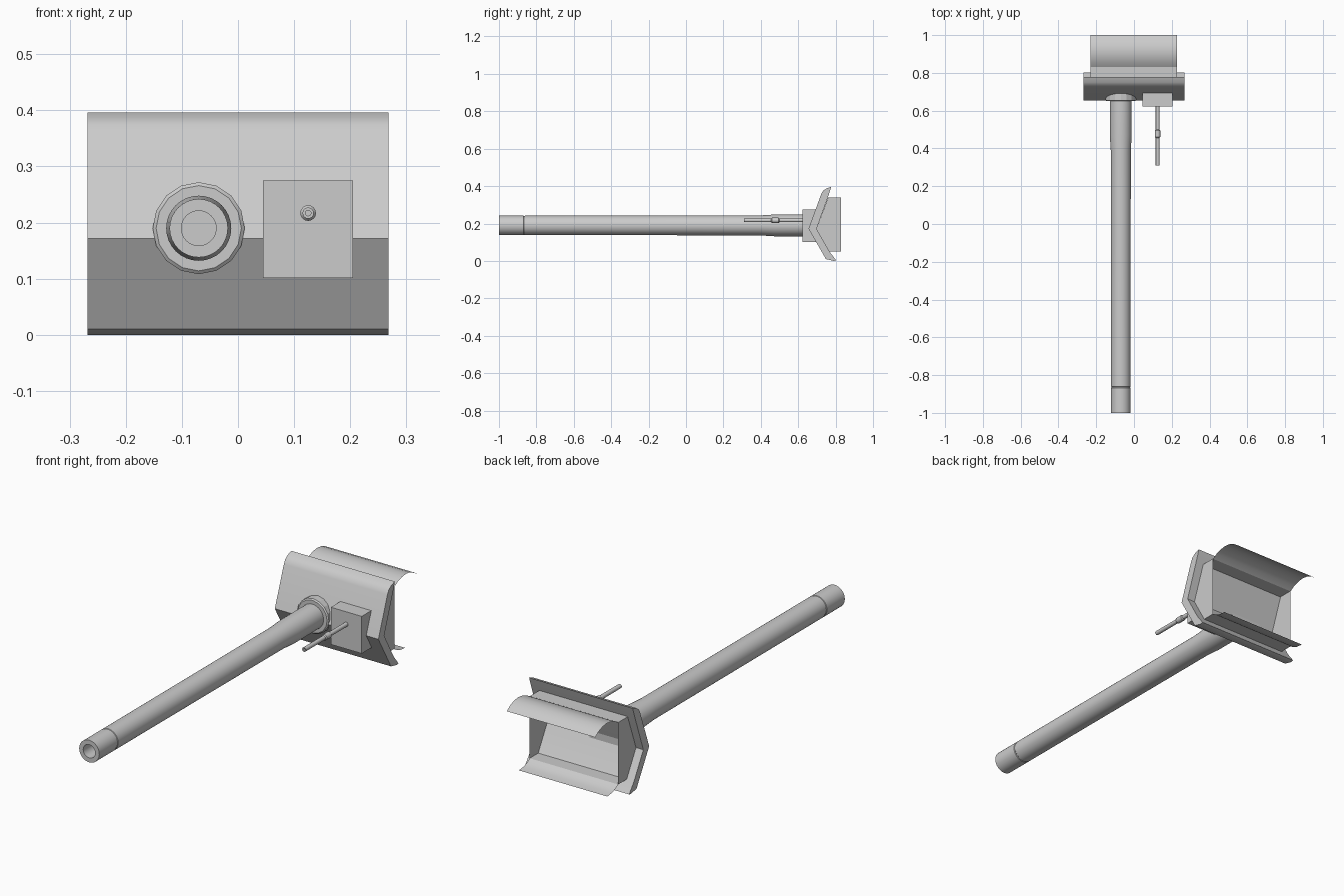
import bpy, bmesh, math

if "Cube" in bpy.data.objects:
    bpy.data.objects.remove(bpy.data.objects["Cube"])

grey = bpy.data.materials.new("light_grey")
grey.diffuse_color = (0.6, 0.6, 0.6, 1)
grey.use_nodes = True
grey.node_tree.nodes["Principled BSDF"].inputs["Base Color"].default_value = grey.diffuse_color


def make(name, verts, faces, smooth=None, fix=True):
    me = bpy.data.meshes.new(name)
    me.from_pydata(verts, [], faces)
    if fix:
        bm = bmesh.new()
        bm.from_mesh(me)
        bmesh.ops.recalc_face_normals(bm, faces=bm.faces)
        bm.to_mesh(me)
        bm.free()
    ob = bpy.data.objects.new(name, me)
    bpy.context.collection.objects.link(ob)
    me.materials.append(grey)
    if smooth:
        bpy.ops.object.select_all(action='DESELECT')
        ob.select_set(True)
        bpy.context.view_layer.objects.active = ob
        bpy.ops.object.shade_smooth_by_angle(angle=math.radians(smooth))
    return ob


def extrude_x(name, prof, x0, x1, closed=True, smooth=None):
    """Sweep a (y, z) profile along x; open profiles give thin sheets."""
    n = len(prof)
    verts = [(x, y, z) for x in (x0, x1) for y, z in prof]
    faces = [(i, (i + 1) % n, n + (i + 1) % n, n + i)
             for i in range(n if closed else n - 1)]
    if closed:
        faces += [tuple(range(n)), tuple(range(n, 2 * n))]
    return make(name, verts, faces, smooth, fix=closed)


def lathe_y(name, prof, cx, cz, sides, smooth=30):
    """Turn a (y, radius) profile round an axis along y; both ends capped."""
    verts, faces = [], []
    for y, r in prof:
        for k in range(sides):
            a = 2 * math.pi * k / sides
            verts.append((cx + r * math.cos(a), y, cz + r * math.sin(a)))
    for i in range(len(prof) - 1):
        for k in range(sides):
            j = (k + 1) % sides
            faces.append((i * sides + k, i * sides + j,
                          (i + 1) * sides + j, (i + 1) * sides + k))
    faces.append(tuple(range(sides)))
    last = (len(prof) - 1) * sides
    faces.append(tuple(range(last, last + sides)))
    return make(name, verts, faces, smooth)


# Bent armour shield
extrude_x("shield", [
    (0.655, 0.172), (0.722, 0.355), (0.732, 0.374), (0.75, 0.387), (0.777, 0.396),
    (0.762, 0.35), (0.698, 0.172), (0.767, 0.05), (0.803, 0.003),
    (0.79, 0.0), (0.748, 0.01)], -0.268, 0.268, smooth=30)

# Open-backed housing behind the shield
X0, X1 = -0.23, 0.228
side = [(0.698, 0.172), (0.76, 0.34), (0.83, 0.34), (0.83, 0.05), (0.767, 0.05)]
for name, x in (("housing_left", X0), ("housing_right", X1)):
    make(name, [(x, y, z) for y, z in side], [(0, 1, 2), (0, 2, 3), (0, 3, 4)], fix=False)
extrude_x("housing_roof", [(0.83, 0.34), (0.758, 0.34)], X0, X1, closed=False)
extrude_x("housing_floor", [(0.767, 0.05), (0.83, 0.05)], X0, X1, closed=False)

# Curved thin dust flaps, above and below
extrude_x("upper_flap", [(1.0, 0.335), (0.975, 0.352), (0.945, 0.364), (0.915, 0.368),
                         (0.885, 0.364), (0.855, 0.354), (0.83, 0.338)],
          X0, X1, closed=False, smooth=40)
extrude_x("lower_flap", [(0.83, 0.05), (0.85, 0.037), (0.875, 0.028), (0.91, 0.024)],
          X0, X1, closed=False, smooth=40)

# Main barrel with hollow muzzle, sleeve joint and thicker root
GX, GZ = -0.07, 0.19
lathe_y("barrel", [
    (-0.85, 0.031), (-1.0, 0.031), (-1.0, 0.052), (-0.868, 0.052), (-0.866, 0.050),
    (-0.862, 0.050), (-0.860, 0.052), (0.39, 0.053), (0.47, 0.058), (0.69, 0.058)],
    GX, GZ, 32)

# Barrel collar
lathe_y("collar", [(0.65, 0.076), (0.655, 0.082), (0.705, 0.082)], GX, GZ, 16, smooth=15)

# Block carrying the small gun
block = extrude_x("gun_block", [(0.622, 0.101), (0.622, 0.275), (0.705, 0.275),
                                (0.695, 0.172), (0.705, 0.101)], 0.045, 0.205)

# Small gun with bore and ring
lathe_y("small_gun", [
    (0.34, 0.005), (0.31, 0.005), (0.31, 0.010), (0.455, 0.010), (0.46, 0.014),
    (0.495, 0.014), (0.50, 0.010), (0.64, 0.010)], 0.125, 0.217, 16)
